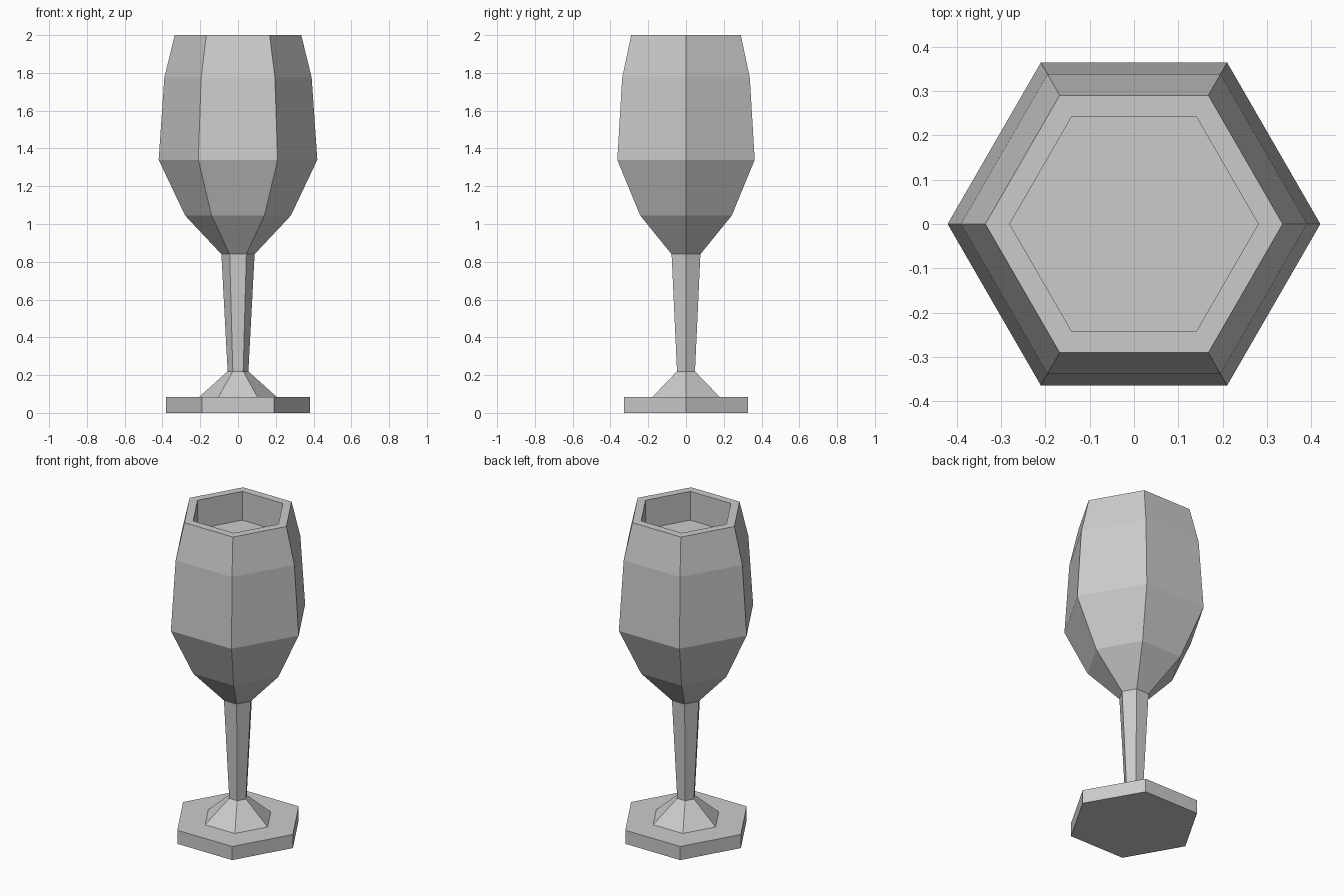
import bpy
import bmesh
from math import cos, sin, tau

SIDES = 6

cube = bpy.data.objects.get("Cube")
if cube:
    bpy.data.objects.remove(cube, do_unlink=True)

# One plain grey for the whole goblet
grey = bpy.data.materials.new("light_grey")
grey.use_nodes = True
colour = (0.6, 0.6, 0.6, 1.0)
grey.diffuse_color = colour
grey.node_tree.nodes["Principled BSDF"].inputs["Base Color"].default_value = colour


def turned_part(name, profile, cap_start=False, cap_end=False):
    """Sweep (radius, height) points round z into a flat-sided part."""
    bm = bmesh.new()
    rings = [[bm.verts.new((r * cos(tau * i / SIDES), r * sin(tau * i / SIDES), z))
              for i in range(SIDES)] for r, z in profile]
    for low, high in zip(rings, rings[1:]):
        for i in range(SIDES):
            j = (i + 1) % SIDES
            bm.faces.new((low[i], low[j], high[j], high[i]))
    if cap_start:
        bm.faces.new(rings[0][::-1])
    if cap_end:
        bm.faces.new(rings[-1])
    mesh = bpy.data.meshes.new(name)
    bm.to_mesh(mesh)
    bm.free()
    mesh.materials.append(grey)
    part = bpy.data.objects.new(name, mesh)
    bpy.context.scene.collection.objects.link(part)
    return part


# Flat foot with a sloped collar rising to the stem
turned_part("foot", [(0.38, 0), (0.38, 0.085), (0.205, 0.085), (0.055, 0.22)],
            cap_start=True)

# Stem widening upwards
turned_part("stem", [(0.055, 0.22), (0.088, 0.84)])

# Bowl outside, rim, straight inner wall and shallow floor
turned_part("bowl", [(0.088, 0.84), (0.28, 1.045), (0.42, 1.34), (0.39, 1.775),
                     (0.335, 2.0), (0.28, 2.0), (0.28, 1.82)], cap_end=True)
